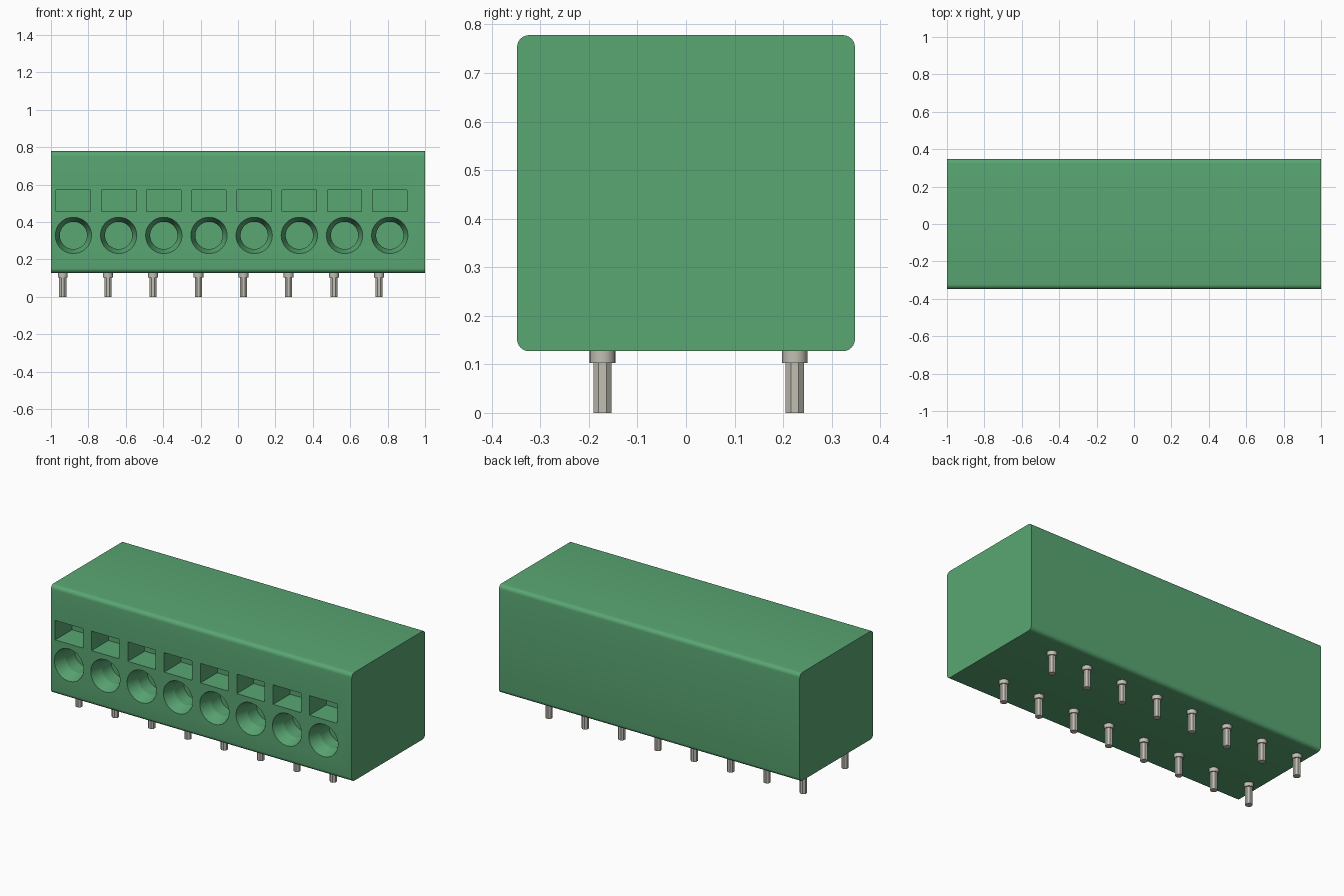
import bpy, bmesh, math
from mathutils import Matrix, Vector

cube = bpy.data.objects.get("Cube")
if cube:
    bpy.data.objects.remove(cube, do_unlink=True)

COUNT, PITCH = 8, 0.2416
HOLE_X, PIN_X = -0.88, -0.937
FRONT, BACK, BOTTOM, TOP = -0.348, 0.348, 0.127, 0.778


def material(name, rgb, metallic=0.0):
    m = bpy.data.materials.new(name)
    m.use_nodes = True
    m.diffuse_color = (*rgb, 1)
    bsdf = m.node_tree.nodes["Principled BSDF"]
    bsdf.inputs["Base Color"].default_value = (*rgb, 1)
    bsdf.inputs["Roughness"].default_value = 0.5
    return m


green = material("green plastic", (0.10, 0.38, 0.17))
metal = material("tinned metal", (0.54, 0.52, 0.46))


def make_object(name, bm, mat):
    bmesh.ops.recalc_face_normals(bm, faces=bm.faces)
    mesh = bpy.data.meshes.new(name)
    bm.to_mesh(mesh)
    bm.free()
    mesh.materials.append(mat)
    ob = bpy.data.objects.new(name, mesh)
    bpy.context.collection.objects.link(ob)
    return ob


def smooth(ob, degrees=30):
    bpy.ops.object.select_all(action='DESELECT')
    ob.select_set(True)
    bpy.context.view_layer.objects.active = ob
    bpy.ops.object.shade_smooth_by_angle(angle=math.radians(degrees))


def add_box(bm, lo, hi):
    lo, hi = Vector(lo), Vector(hi)
    size = hi - lo
    mat = Matrix.Translation((lo + hi) / 2) @ Matrix.Diagonal((*size, 1))
    return bmesh.ops.create_cube(bm, size=1, matrix=mat)["verts"]


def add_lathe(bm, profile, x, z, sides=48):
    """Closed solid turned about a y-direction axis; profile is (y, radius)."""
    rings = []
    for y, r in profile:
        angles = [2 * math.pi * i / sides for i in range(sides)]
        rings.append([bm.verts.new((x + r * math.cos(a), y, z + r * math.sin(a)))
                      for a in angles])
    for a, b in zip(rings, rings[1:]):
        for i in range(sides):
            j = (i + 1) % sides
            bm.faces.new((a[i], a[j], b[j], b[i]))
    bm.faces.new(rings[0])
    bm.faces.new(rings[-1])


# Housing: block with its four lengthwise edges rounded
bm = bmesh.new()
add_box(bm, (-1, FRONT, BOTTOM), (1, BACK, TOP))
long_edges = [e for e in bm.edges if abs(e.verts[0].co.x - e.verts[1].co.x) > 1]
bmesh.ops.bevel(bm, geom=long_edges, offset=0.025, segments=6, profile=0.5,
                affect='EDGES')
housing = make_object("housing", bm, green)

# Cutter: a release slot and a countersunk wire entry for each pole
bm = bmesh.new()
for i in range(COUNT):
    x = HOLE_X + i * PITCH
    add_box(bm, (x - 0.092, FRONT - 0.05, 0.455), (x + 0.092, FRONT + 0.16, 0.572))
    add_lathe(bm, [(FRONT - 0.02, 0.1035), (FRONT + 0.075, 0.073),
                   (FRONT + 0.16, 0.073)], x, 0.328)
cutter = make_object("opening_cutter", bm, green)
cutter.hide_render = True

cut = housing.modifiers.new("openings", 'BOOLEAN')
cut.operation, cut.solver, cut.object = 'DIFFERENCE', 'EXACT', cutter
bpy.context.view_layer.objects.active = housing
bpy.ops.object.modifier_apply(modifier=cut.name)
bpy.data.objects.remove(cutter, do_unlink=True)
smooth(housing, 16)


# Solder pins: octagonal legs below round collars, in two rows
def add_cylinder(bm, x, y, z0, z1, radius, sides, turn=0.0):
    mat = Matrix.Translation((x, y, (z0 + z1) / 2)) @ Matrix.Rotation(turn, 4, 'Z')
    bmesh.ops.create_cone(bm, cap_ends=True, segments=sides, radius1=radius,
                          radius2=radius, depth=z1 - z0, matrix=mat)


for row, y in (("front", -0.172), ("back", 0.224)):
    legs, collars = bmesh.new(), bmesh.new()
    for i in range(COUNT):
        x = PIN_X + i * PITCH
        add_cylinder(legs, x, y, 0, 0.104, 0.0205, 8, math.pi / 8)
        add_cylinder(collars, x, y, 0.103, BOTTOM + 0.003, 0.0265, 24)
    make_object(row + "_pin_legs", legs, metal)
    smooth(make_object(row + "_pin_collars", collars, metal))
